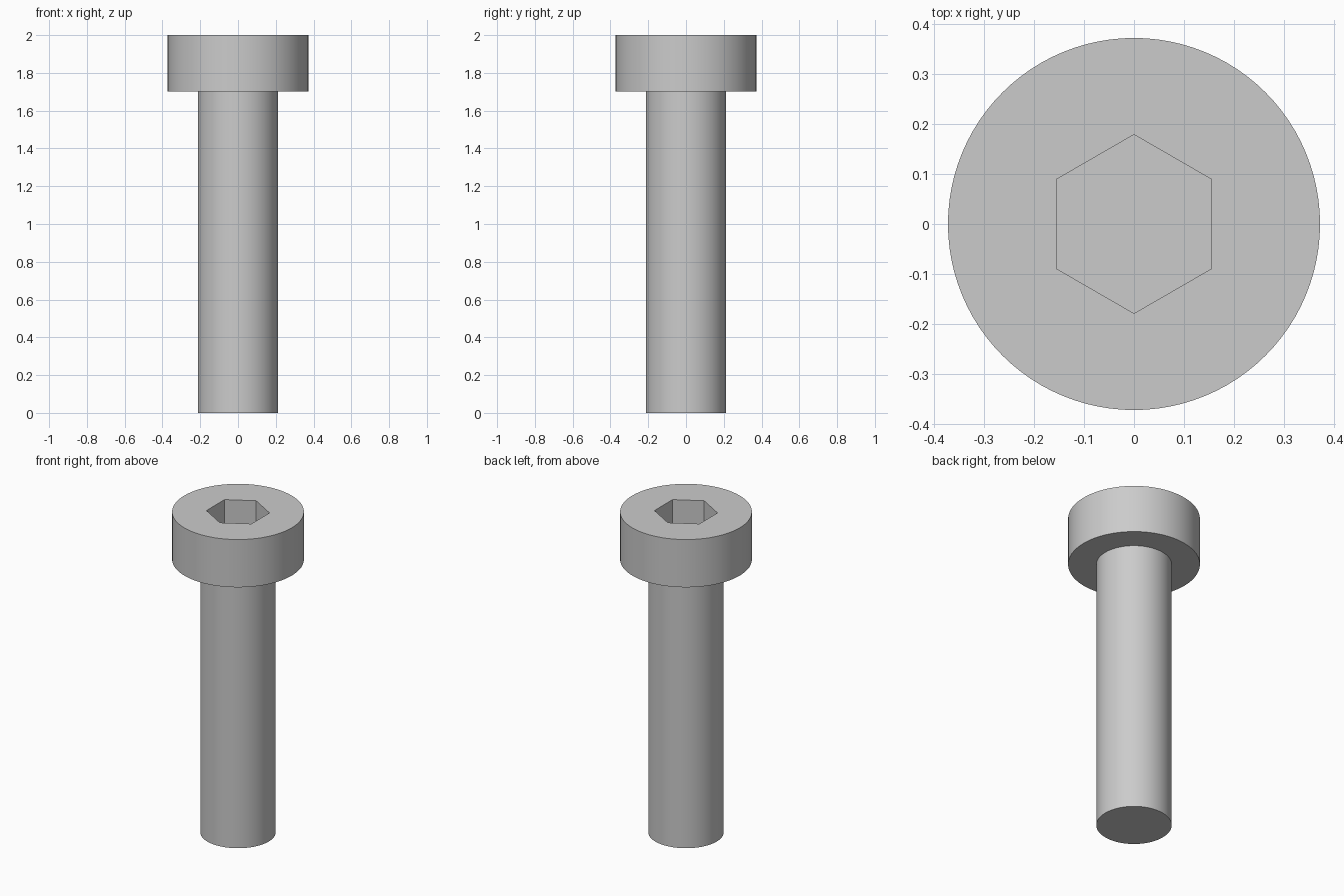
import bpy, bmesh
from math import cos, sin, tau

default_cube = bpy.data.objects.get("Cube")
if default_cube:
    bpy.data.objects.remove(default_cube, do_unlink=True)

HEIGHT = 2.0
HEAD_BASE = 1.702
HEAD_RADIUS = 0.3725
SHANK_RADIUS = 0.213
SOCKET_RADIUS = 0.179
SOCKET_DEPTH = 0.2
SEGMENTS = 96

steel = bpy.data.materials.new("light grey steel")
steel.use_nodes = True
steel.diffuse_color = (0.6, 0.6, 0.6, 1)
steel.node_tree.nodes["Principled BSDF"].inputs["Base Color"].default_value = steel.diffuse_color


def lathe(name, profile, sides, phase=0.0):
    """Revolve (radius, z) points about the z axis and cap both ends."""
    bm = bmesh.new()
    rings = []
    for radius, z in profile:
        angles = [phase + tau * i / sides for i in range(sides)]
        rings.append([bm.verts.new((radius * cos(a), radius * sin(a), z)) for a in angles])
    for low, high in zip(rings, rings[1:]):
        for i in range(sides):
            j = (i + 1) % sides
            bm.faces.new((low[i], low[j], high[j], high[i]))
    bm.faces.new(rings[0][::-1])
    bm.faces.new(rings[-1])
    mesh = bpy.data.meshes.new(name)
    bm.to_mesh(mesh)
    bm.free()
    mesh.materials.append(steel)
    obj = bpy.data.objects.new(name, mesh)
    bpy.context.collection.objects.link(obj)
    return obj


# Shank and cylindrical head as one turned solid
bolt = lathe("socket_head_bolt", [
    (SHANK_RADIUS, 0), (SHANK_RADIUS, HEAD_BASE),
    (HEAD_RADIUS, HEAD_BASE), (HEAD_RADIUS, HEIGHT),
], SEGMENTS)

# Hexagonal drive socket, corners pointing front and back
cutter = lathe("socket_cutter", [
    (SOCKET_RADIUS, HEIGHT - SOCKET_DEPTH), (SOCKET_RADIUS, HEIGHT + 0.1),
], 6, tau / 4)
cutter.hide_render = True
socket = bolt.modifiers.new("hex_socket", "BOOLEAN")
socket.operation = "DIFFERENCE"
socket.solver = "EXACT"
socket.object = cutter

bpy.ops.object.select_all(action="DESELECT")
bolt.select_set(True)
bpy.context.view_layer.objects.active = bolt
bpy.ops.object.modifier_apply(modifier=socket.name)
bpy.data.objects.remove(cutter, do_unlink=True)

# Smooth round walls with crisp rims
bpy.ops.object.shade_smooth_by_angle(angle=tau / 12)
